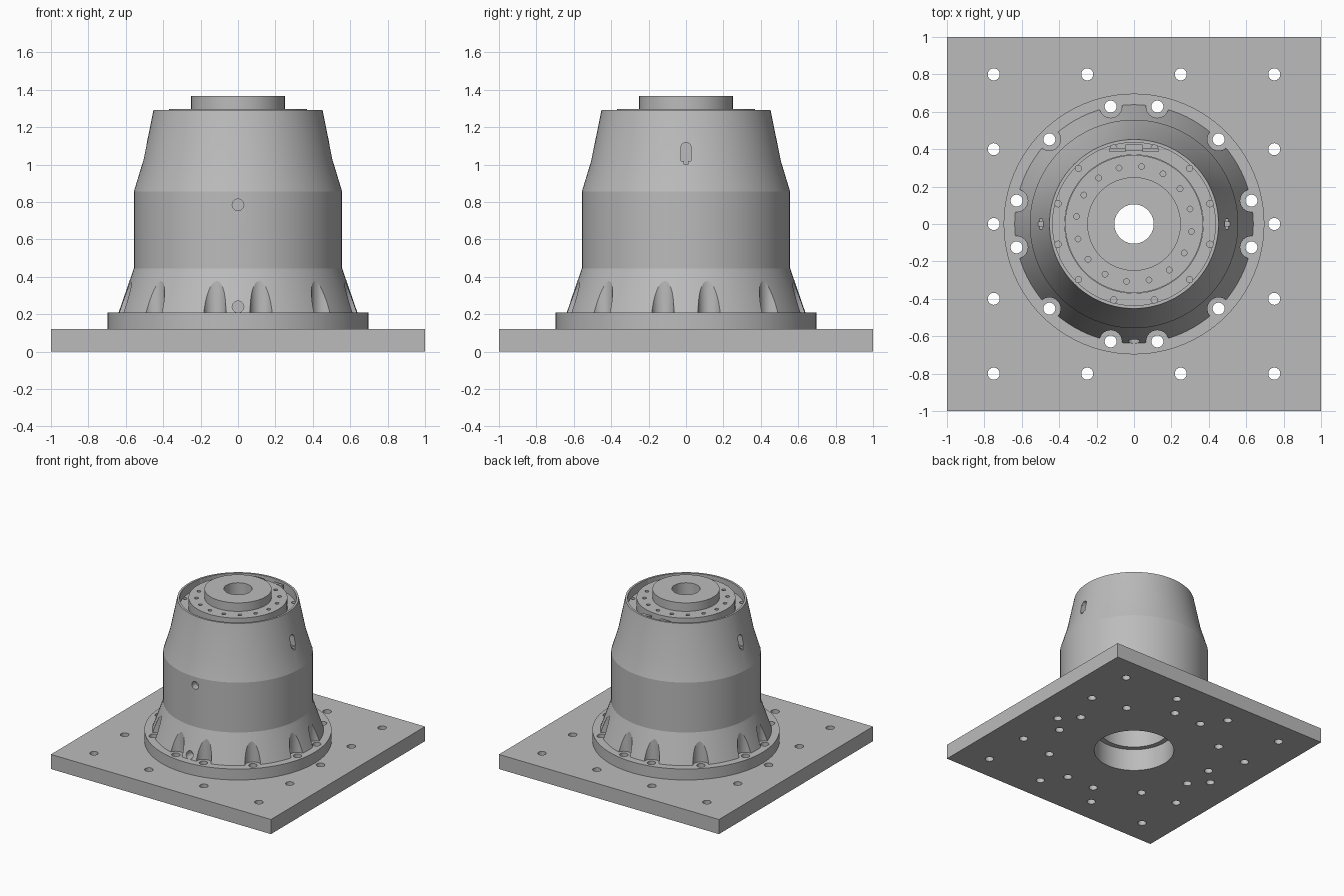
import bpy, bmesh
from math import pi, cos, sin, radians
from mathutils import Matrix, Vector

old = bpy.data.objects.get("Cube")
if old:
    bpy.data.objects.remove(old)

grey = bpy.data.materials.new("machined grey")
grey.use_nodes = True
COLOUR = (0.5, 0.5, 0.5, 1)
grey.diffuse_color = COLOUR
grey.node_tree.nodes["Principled BSDF"].inputs["Base Color"].default_value = COLOUR


def finish(name, bm):
    bmesh.ops.recalc_face_normals(bm, faces=bm.faces)
    mesh = bpy.data.meshes.new(name)
    bm.to_mesh(mesh)
    bm.free()
    mesh.materials.append(grey)
    ob = bpy.data.objects.new(name, mesh)
    bpy.context.collection.objects.link(ob)
    return ob


def lathe(name, profile, steps=96):
    """Revolve a closed (radius, height) outline about z."""
    bm = bmesh.new()
    verts = [bm.verts.new((r, 0, z)) for r, z in profile]
    edges = [bm.edges.new((a, b)) for a, b in zip(verts, verts[1:] + verts[:1])]
    bmesh.ops.spin(bm, geom=verts + edges, cent=(0, 0, 0), axis=(0, 0, 1),
                   angle=2 * pi, steps=steps, use_merge=True)
    bmesh.ops.remove_doubles(bm, verts=bm.verts, dist=1e-5)
    return finish(name, bm)


def add_box(bm, lo, hi):
    lo, hi = Vector(lo), Vector(hi)
    bmesh.ops.create_cube(bm, size=1, matrix=Matrix.Translation((lo + hi) / 2)
                          @ Matrix.Diagonal((*(hi - lo), 1)))


def add_rod(bm, centre, radius, length, axis="Z", sides=32):
    turn = {"X": Matrix.Rotation(pi / 2, 4, "Y"),
            "Y": Matrix.Rotation(pi / 2, 4, "X"), "Z": Matrix()}[axis]
    bmesh.ops.create_cone(bm, cap_ends=True, segments=sides, radius1=radius,
                          radius2=radius, depth=length,
                          matrix=Matrix.Translation(centre) @ turn)


def ring(radius, angles):
    return [(radius * cos(radians(a)), radius * sin(radians(a))) for a in angles]


def rods(points, radius, z0, z1):
    bm = bmesh.new()
    for x, y in points:
        add_rod(bm, (x, y, (z0 + z1) / 2), radius, z1 - z0)
    return bm


def cut(ob, bm):
    cutter = finish("cutter", bm)
    cutter.hide_render = True
    mod = ob.modifiers.new("cut", "BOOLEAN")
    mod.operation, mod.solver, mod.object = "DIFFERENCE", "EXACT", cutter
    bpy.context.view_layer.objects.active = ob
    bpy.ops.object.modifier_apply(modifier=mod.name)
    bpy.data.objects.remove(cutter)


# Bolt circle shared by plate, flange and skirt
bolts = ring(0.64, [q + a for q in range(0, 360, 90) for a in (-11.25, 11.25, 45)])

# Square base plate with centre bore, border holes and bolt holes
bm = bmesh.new()
add_box(bm, (-1, -1, 0), (1, 1, 0.12))
base_plate = finish("base_plate", bm)
border = [(x, y) for x in (-0.75, -0.25, 0.25, 0.75) for y in (-0.8, 0.8)]
border += [(x, y) for x in (-0.75, 0.75) for y in (-0.4, 0, 0.4)]
bm = rods(border + bolts, 0.032, -0.1, 0.3)
add_rod(bm, (0, 0, 0.1), 0.3, 0.4, sides=96)
cut(base_plate, bm)

# Round mounting flange
flange = lathe("mounting_flange", [(0.3, 0.12), (0.697, 0.12), (0.697, 0.21), (0.3, 0.21)])
cut(flange, rods(bolts, 0.032, 0, 0.4))

# Tapered housing with flared skirt and recessed top
housing = lathe("housing", [
    (0.26, 0.18), (0.638, 0.18), (0.638, 0.21), (0.557, 0.445), (0.557, 0.855),
    (0.507, 1.02), (0.452, 1.292), (0.435, 1.292), (0.435, 1.22), (0.37, 1.22),
    (0.37, 0.9), (0.26, 0.9)])
# Scallops clearing the bolt heads
cut(housing, rods(bolts, 0.06, 0.1, 0.7))
# Small screw holes in the recess floor
cut(housing, rods(ring(0.42, range(15, 360, 30)), 0.017, 1.1, 1.4))
# Front ports and round-topped side slots
bm = bmesh.new()
for y, z in ((-0.56, 0.785), (-0.62, 0.24)):
    add_rod(bm, (0, y, z), 0.031, 0.12, "Y")
cut(housing, bm)
for side in (-1, 1):
    x0, x1 = sorted((side * 0.45, side * 0.6))
    for part in ("slot", "arch", "drain"):
        bm = bmesh.new()
        if part == "slot":
            add_box(bm, (x0, -0.027, 1.02), (x1, 0.027, 1.092))
        elif part == "arch":
            add_rod(bm, (side * 0.525, 0, 1.091), 0.027, 0.15, "X")
        else:
            add_box(bm, (x0, -0.012, 1.0), (x1, 0.012, 1.03))
        cut(housing, bm)

# Output rotor: disc, raised hub and through bore
rotor = lathe("output_rotor", [
    (0.105, 0.91), (0.368, 0.91), (0.368, 1.297), (0.25, 1.297),
    (0.25, 1.367), (0.105, 1.367)])
cut(rotor, rods(ring(0.31, [15 + 22.5 * k for k in range(16)]), 0.015, 1.2, 1.4))

# Locking key at the back of the recess
bm = bmesh.new()
add_box(bm, (-0.13, 0.385, 1.21), (-0.045, 0.407, 1.28))
add_box(bm, (0.045, 0.385, 1.21), (0.13, 0.407, 1.28))
add_box(bm, (-0.045, 0.39, 1.21), (0.045, 0.425, 1.26))
key = finish("locking_key", bm)

# Smooth curved walls, keep machined edges sharp
bpy.ops.object.select_all(action="DESELECT")
for ob in (base_plate, flange, housing, rotor):
    ob.select_set(True)
bpy.context.view_layer.objects.active = housing
bpy.ops.object.shade_smooth_by_angle(angle=radians(15))
